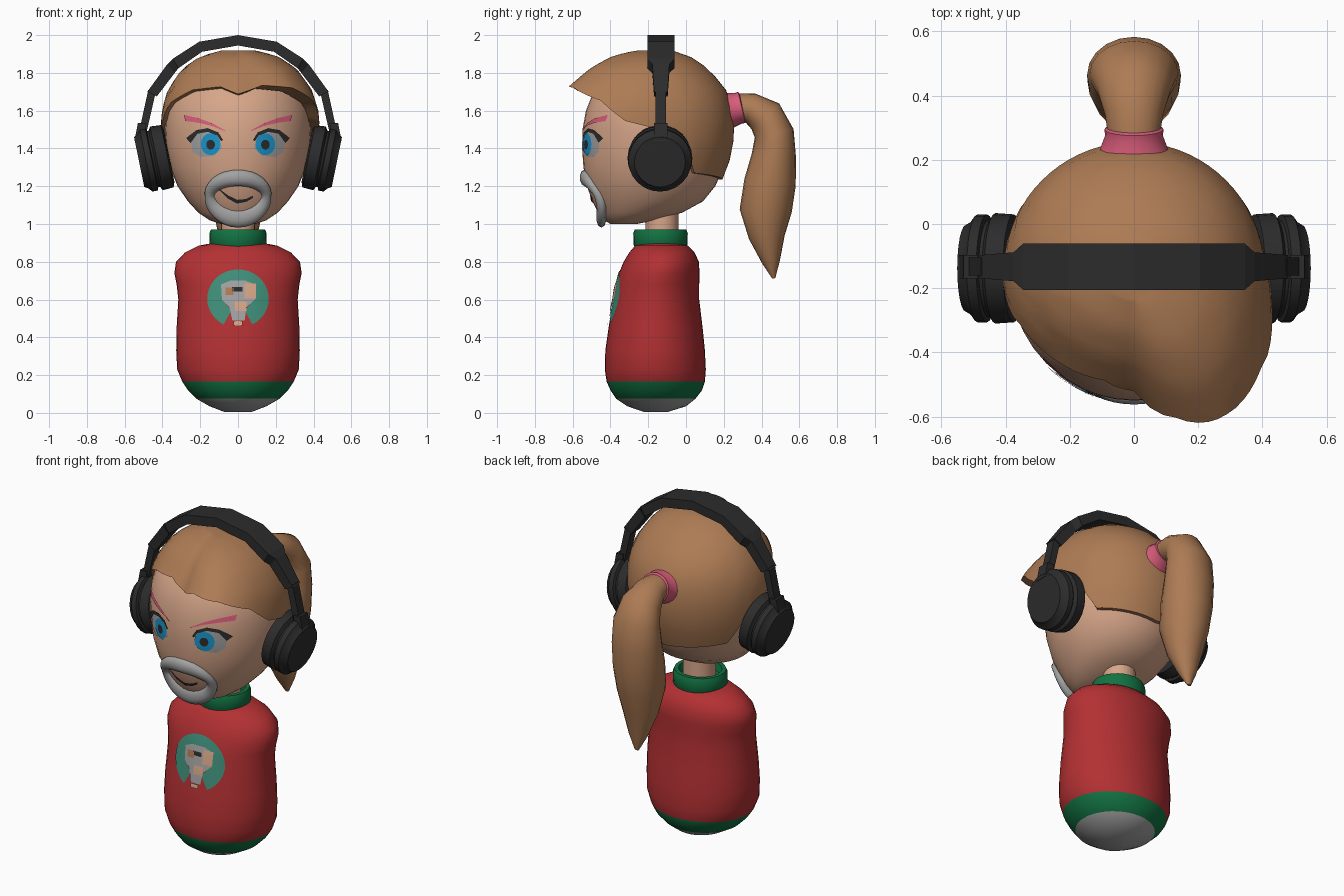
import bpy, bmesh
from math import sin, cos, pi, radians, sqrt
from mathutils import Vector

cube = bpy.data.objects.get("Cube")
if cube:
    bpy.data.objects.remove(cube)


def material(name, *rgb):
    m = bpy.data.materials.new(name)
    m.use_nodes = True
    m.diffuse_color = (*rgb, 1)
    m.node_tree.nodes["Principled BSDF"].inputs["Base Color"].default_value = (*rgb, 1)
    return m


SKIN = material("skin", .68, .38, .25)
HAIR = material("brown_hair", .42, .20, .09)
RED = material("red_knit", .45, .03, .033)
GREEN = material("green_trim", .006, .17, .055)
TEAL = material("teal_patch", .05, .27, .19)
GREY = material("grey", .36, .36, .36)
PINK = material("pink", .70, .11, .20)
DARK = material("charcoal", .025, .025, .025)
BLUE = material("iris_blue", .01, .30, .60)


def grid(name, rows, mats, closed=True, caps=(True, True), loop=False, angle=40, decal=False, rule=None):
    """Skin rows of points; closed joins each row, loop joins last row to first."""
    bm = bmesh.new()
    vs = [[bm.verts.new(p) for p in row] for row in rows]
    n = len(vs[0])
    for a, b in zip(vs, vs[1:] + vs[:1] if loop else vs[1:]):
        for i in range(n if closed else n - 1):
            j = (i + 1) % n
            bm.faces.new((a[i], a[j], b[j], b[i]))
    if closed and not loop:
        for on, row in zip(caps, (vs[0], vs[-1])):
            if on:
                bm.faces.new(row)
    bmesh.ops.recalc_face_normals(bm, faces=bm.faces)
    if decal and sum(f.normal.y for f in bm.faces) > 0:
        bmesh.ops.reverse_faces(bm, faces=bm.faces)
    if rule:
        for f in bm.faces:
            f.material_index = rule(f.calc_center_median())
    me = bpy.data.meshes.new(name)
    bm.to_mesh(me)
    bm.free()
    ob = bpy.data.objects.new(name, me)
    bpy.context.collection.objects.link(ob)
    for m in mats:
        me.materials.append(m)
    bpy.ops.object.select_all(action='DESELECT')
    ob.select_set(True)
    bpy.context.view_layer.objects.active = ob
    if angle:
        bpy.ops.object.shade_smooth_by_angle(angle=radians(angle))
    return ob


def ring(c, u, v, n=24):
    c, u, v = Vector(c), Vector(u), Vector(v)
    return [c + u * cos(2 * pi * i / n) + v * sin(2 * pi * i / n) for i in range(n)]


# Profiles: height, half width, front y, back y
BODY = [(.004, .07, -.22, -.10), (.035, .15, -.31, 0), (.075, .22, -.37, .05),
        (.12, .265, -.40, .085), (.165, .295, -.42, .10), (.23, .322, -.43, .105), (.33, .327, -.427, .10),
        (.45, .325, -.41, .088), (.60, .316, -.385, .07), (.68, .325, -.37, .07),
        (.74, .337, -.355, .072), (.80, .328, -.33, .068), (.85, .28, -.30, .045),
        (.885, .21, -.27, .01), (.90, .13, -.24, -.03)]
HEAD = [(1.0, .09, -.40, -.26), (1.02, .15, -.435, -.16), (1.06, .21, -.465, -.02),
        (1.12, .265, -.495, .09), (1.2, .32, -.525, .155), (1.3, .36, -.543, .20),
        (1.4, .38, -.55, .225), (1.5, .387, -.548, .235), (1.6, .382, -.53, .23),
        (1.7, .35, -.49, .19), (1.8, .275, -.40, .10), (1.86, .18, -.31, 0), (1.89, .06, -.21, -.10)]


def section(prof, z):
    for a, b in zip(prof, prof[1:]):
        if z <= b[0]:
            t = max(0, (z - a[0]) / (b[0] - a[0]))
            return [p + (q - p) * t for p, q in zip(a[1:], b[1:])]
    return prof[-1][1:]


def around(prof, z, th, off=0):
    w, f, b = section(prof, z)
    return Vector(((w + off) * sin(th), (f + b) / 2 - ((b - f) / 2 + off) * cos(th), z))


def on_front(prof, x, z, off):
    w, f, b = section(prof, z)
    return Vector((x, (f + b) / 2 - (b - f) / 2 * sqrt(max(0, 1 - (x / w) ** 2)) - off, z))


def solid(name, prof, mats, rule=None):
    rows = [[around(prof, p[0], 2 * pi * i / 40) for i in range(40)] for p in prof]
    return grid(name, rows, mats, rule=rule, angle=60)


def strip(name, prof, rows, mat, off):
    grid(name, [[on_front(prof, x, z, off) for x, z in r] for r in rows], [mat], closed=False, decal=True)


def disc(name, prof, pts, mat, off):
    cx, cz = (sum(p[k] for p in pts) / len(pts) for k in (0, 1))
    rows = [[on_front(prof, cx + (x - cx) * s, cz + (z - cz) * s, off) for x, z in pts]
            for s in (.05, .4, .7, 1)]
    grid(name, rows, [mat], caps=(True, False), decal=True)


def oval(x, z, rx, rz, n=16):
    return [(x + rx * cos(2 * pi * i / n), z + rz * sin(2 * pi * i / n)) for i in range(n)]


# Body, collar, neck and head
solid("body", BODY, [GREY, GREEN, RED], lambda c: 0 if c.z < .075 else 1 if c.z < .165 else 2)
grid("collar", [ring((0, -.135, z), (r, 0, 0), (0, r * .95, 0), 28) for z, r in
                ((.865, .135), (.89, .15), (.95, .152), (.972, .143), (.972, .12), (.93, .11))], [GREEN], angle=50)
grid("neck", [ring((0, -.127, z), (.09, 0, 0), (0, .088, 0)) for z in (.88, 1.15)], [SKIN])
solid("head", HEAD, [SKIN])

# Hair cap with a parted, swept fringe
HEM = [(0, 1.68), (15, 1.715), (40, 1.70), (65, 1.64), (80, 1.54), (97, 1.5), (112, 1.40), (125, 1.27), (180, 1.235)]


def hem(deg):
    for (a, p), (b, q) in zip(HEM, HEM[1:]):
        if deg <= b:
            return p + (q - p) * (deg - a) / (b - a)
    return HEM[-1][1]


def hair_point(deg, t, off):
    low = hem(abs(deg))
    z = low + (1.889 - low) * sin(t * pi / 2)
    p = around(HEAD, z, radians(deg), off)
    sweep = sin(pi * (deg / 110) ** .7) if 0 < deg < 110 else 0
    grow = sweep * (1 - t) ** .8 * (1 if off > 0 else .2)
    p += Vector((.05, -.165, .01)) * grow
    p.z += .03 * max(0, (z - 1.6) / .29) * (off > 0)
    return p


degs = range(-180, 180, 5)
hair_rows = [[hair_point(d, 0, -.01) for d in degs]]
hair_rows += [[hair_point(d, i / 10, .022) for d in degs] for i in range(11)]
grid("hair_cap", hair_rows, [HAIR], caps=(False, True), angle=50)


# Ponytail and its tie: centre y, z, depth radius, half width
def tail(name, path, mat):
    rows = []
    for i, (y, z, r, w) in enumerate(path):
        a, b = path[max(0, i - 1)], path[min(len(path) - 1, i + 1)]
        t = Vector((0, b[0] - a[0], b[1] - a[1])).normalized()
        rows.append(ring((0, y, z), (w, 0, 0), Vector((0, -t.z, t.y)) * r, 20))
    grid(name, rows, [mat], angle=60)


tail("ponytail", [(.27, 1.62, .07, .08), (.34, 1.615, .08, .09), (.42, 1.57, .10, .115),
                  (.467, 1.48, .105, .138), (.465, 1.36, .118, .146), (.445, 1.22, .137, .145),
                  (.422, 1.07, .138, .132), (.428, .93, .095, .10), (.45, .80, .048, .055),
                  (.465, .712, .008, .012)], HAIR)
tail("hair_tie", [(.205, 1.595, .10, .118), (.235, 1.602, .093, .105), (.275, 1.612, .083, .09),
                  (.295, 1.617, .085, .092), (.30, 1.618, .07, .08)], PINK)

# Headphones: one bent band, an arm and a cup on each side
Y = -.133


def bar(x0, z0, x1, z1, d):
    return [(x0, Y - d, z0), (x0, Y + d, z0), (x1, Y + d, z1), (x1, Y - d, z1)]


half = [((.19, 1.912), (.205, 1.965), .072), ((.315, 1.825), (.345, 1.875), .072),
        ((.335, 1.80), (.375, 1.845), .045), ((.43, 1.675), (.48, 1.70), .036)]
band = [bar(-a[0], a[1], -b[0], b[1], d) for a, b, d in reversed(half)]
band += [bar(0, 1.945, 0, 2.0, .072)] + [bar(*a, *b, d) for a, b, d in half]
grid("headband", band, [DARK], angle=0)
for s, side in ((1, "left"), (-1, "right")):
    grid(side + "_headphone_arm", [bar(s * .435, 1.70, s * .475, 1.71, .028),
                                   bar(s * .49, 1.46, s * .53, 1.46, .028)], [DARK], angle=0)
    grid(side + "_arm_bracket", [bar(s * .485, 1.535, s * .53, 1.535, .036),
                                 bar(s * .495, 1.44, s * .548, 1.44, .036)], [DARK], angle=0)
    axis, up = Vector((s * .98, 0, -.2)), Vector((s * .2, 0, .98))
    cup = [ring(Vector((s * .443, -.138, 1.345)) + axis * d, up * r, (0, r, 0), 24) for d, r in
           ((-.08, .14), (-.07, .168), (-.012, .172), (0, .152), (.01, .152),
            (.015, .168), (.045, .168), (.06, .148), (.082, .135))]
    grid(side + "_ear_cup", cup, [DARK], angle=35)

    # Eyes and brows
    def flip(pts):
        return [(s * x, z) for x, z in pts]

    disc(side + "_eye_white", HEAD, flip([(.085, 1.40), (.10, 1.465), (.16, 1.49), (.22, 1.48), (.25, 1.44),
                                          (.24, 1.38), (.20, 1.355), (.13, 1.36)]), GREY, .004)
    disc(side + "_iris", HEAD, oval(s * .145, 1.422, .052, .058), BLUE, .007)
    disc(side + "_pupil", HEAD, oval(s * .145, 1.42, .023, .026), DARK, .0095)
    strip(side + "_eyelash", HEAD, [flip([(.08, 1.445), (.105, 1.485), (.16, 1.507), (.22, 1.497), (.275, 1.455)]),
                                    flip([(.09, 1.44), (.11, 1.468), (.16, 1.488), (.215, 1.478), (.25, 1.43)])],
          DARK, .008)
    strip(side + "_eyebrow", HEAD, [flip([(.07, 1.497), (.14, 1.535), (.21, 1.56), (.285, 1.578)]),
                                    flip([(.07, 1.492), (.14, 1.52), (.21, 1.536), (.28, 1.545)])], PINK, .007)

# Goatee ring round the mouth
beard = []
for i in range(32):
    a = 2 * pi * i / 32
    low = max(0, -sin(a))
    x, z = .15 * cos(a) * (1 - .12 * low), 1.145 + (.10 if sin(a) > 0 else .11) * sin(a)
    thick = .026 + .018 * abs(sin(a)) + .010 * low
    out = Vector((cos(a), 0, sin(a))) * thick
    beard.append(ring(on_front(HEAD, x, z, .002), out, (0, -.028, 0), 10))
grid("goatee", beard, [GREY], loop=True, angle=70)
strip("mouth", HEAD, [[(-.105, 1.19), (-.05, 1.15), (-.005, 1.128), (.04, 1.132), (.08, 1.15)],
                      [(-.10, 1.18), (-.055, 1.135), (-.005, 1.108), (.045, 1.118), (.08, 1.138)]], DARK, .006)

# Painted chest patch
arc = [radians(-62 + 304 * i / 30) for i in range(31)]
strip("chest_wreath", BODY, [[(r * cos(a), .605 + r * .95 * sin(a)) for a in arc]
                             for r in (.07, .10, .13, .163)], TEAL, .004)
disc("chest_face", BODY, [(-.09, .68), (-.04, .70), (.04, .70), (.09, .68), (.09, .60), (.045, .56),
                          (.035, .49), (-.03, .49), (-.045, .56), (-.085, .60)], GREY, .006)
for name, x, z, w, h, mat in (("chest_cheek", .065, .645, .03, .04, SKIN), ("chest_chin", .015, .565, .03, .025, SKIN),
                              ("chest_brow", -.045, .645, .022, .02, HAIR), ("chest_visor", -.003, .655, .028, .012, DARK),
                              ("chest_tip", 0, .475, .025, .012, SKIN)):
    disc(name, BODY, [(x - w, z - h), (x + w, z - h), (x + w, z + h), (x - w, z + h)], mat, .008)
